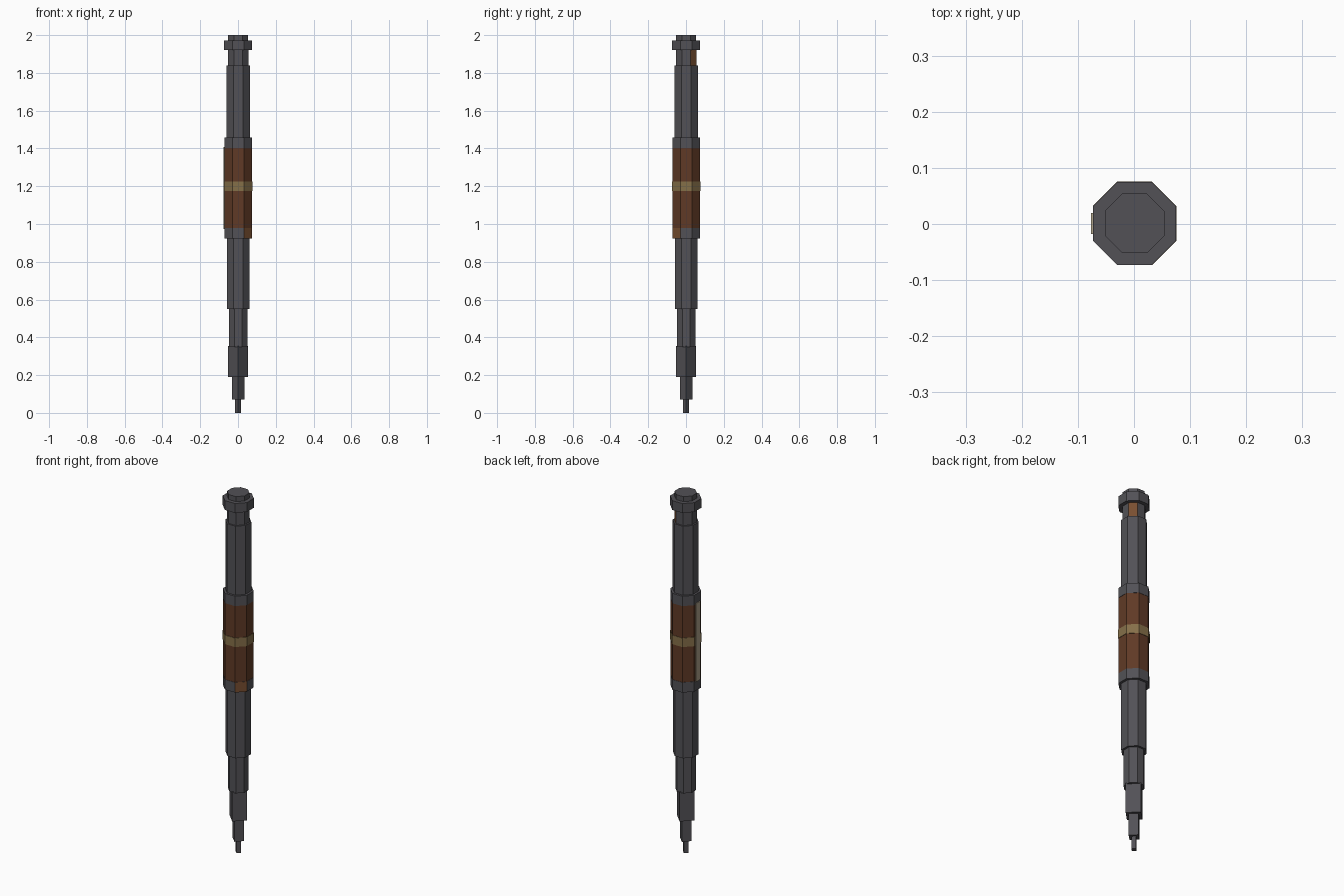
import bpy, bmesh, math
from mathutils import Matrix, Vector

cube = bpy.data.objects.get("Cube")
if cube:
    bpy.data.objects.remove(cube, do_unlink=True)

AXIS = 0.001  # the shaft sits a hair off centre because of the side plate


def material(name, rgb):
    m = bpy.data.materials.new(name)
    m.use_nodes = True
    m.diffuse_color = (*rgb, 1)
    m.node_tree.nodes["Principled BSDF"].inputs["Base Color"].default_value = (*rgb, 1)
    return m


metal = material("dark grey metal", (0.085, 0.083, 0.093))
wood = material("brown wood", (0.115, 0.042, 0.019))
brass = material("dull brass", (0.235, 0.16, 0.066))
rust = material("rust brown", (0.19, 0.078, 0.03))
ivory = material("pale ivory", (0.43, 0.37, 0.26))


def finish(name, bm, mats):
    me = bpy.data.meshes.new(name)
    bm.to_mesh(me)
    bm.free()
    for m in mats:
        me.materials.append(m)
    ob = bpy.data.objects.new(name, me)
    bpy.context.collection.objects.link(ob)
    return ob


def prism(name, z0, z1, half, mat, sides=8, patch=None):
    """Upright prism: octagons have flats on the axes, squares have corners there.
    half is the reach along x; patch is the direction of one face coloured rust."""
    octagon = sides == 8
    radius = half / math.cos(math.pi / 8) if octagon else half
    bm = bmesh.new()
    bmesh.ops.create_cone(bm, cap_ends=True, segments=sides, radius1=radius,
                          radius2=radius, depth=z1 - z0)
    # turn so that the first corner lies where the section needs it
    corner = max(bm.verts, key=lambda v: v.co.x)
    now = math.atan2(corner.co.y, corner.co.x)
    turn = (math.pi / 8 if octagon else 0) - now
    bmesh.ops.rotate(bm, verts=bm.verts, matrix=Matrix.Rotation(turn, 3, 'Z'))
    bmesh.ops.translate(bm, verts=bm.verts, vec=(AXIS, AXIS, (z0 + z1) / 2))
    bm.normal_update()
    if patch:
        d = Vector(patch).normalized()
        for f in bm.faces:
            f.material_index = int(f.normal.dot(d) > 0.95)
    return finish(name, bm, [mat, rust])


# Stepped tip, square in section
prism("tip_point", 0.0, 0.08, 0.016, metal, 4)
prism("tip_middle", 0.07, 0.195, 0.034, metal, 4)
prism("tip_base", 0.19, 0.355, 0.053, metal, 4)

# Lower shaft
prism("lower_neck", 0.35, 0.56, 0.049, metal)
prism("lower_shaft", 0.55, 0.93, 0.06, metal)

# Wooden grip with its collars and brass band
prism("lower_collar", 0.922, 0.978, 0.0735, metal, patch=(1, -1, 0))
prism("grip", 0.97, 1.41, 0.072, wood)
prism("grip_band", 1.175, 1.225, 0.0745, brass)
prism("upper_collar", 1.402, 1.457, 0.0735, metal)

# Upper shaft and cap
prism("upper_shaft", 1.45, 1.84, 0.062, metal)
prism("upper_neck", 1.83, 1.93, 0.054, metal, patch=(1, 1, 0))
prism("cap_ring", 1.92, 1.972, 0.074, metal)
prism("cap_button", 1.965, 2.0, 0.053, metal)

# Pale plate along the right side of the grip
bm = bmesh.new()
bmesh.ops.create_cube(bm, size=1)
bmesh.ops.scale(bm, verts=bm.verts, vec=(0.007, 0.038, 0.435))
bmesh.ops.translate(bm, verts=bm.verts, vec=(-0.073, AXIS, 1.19))
finish("side_plate", bm, [ivory])
